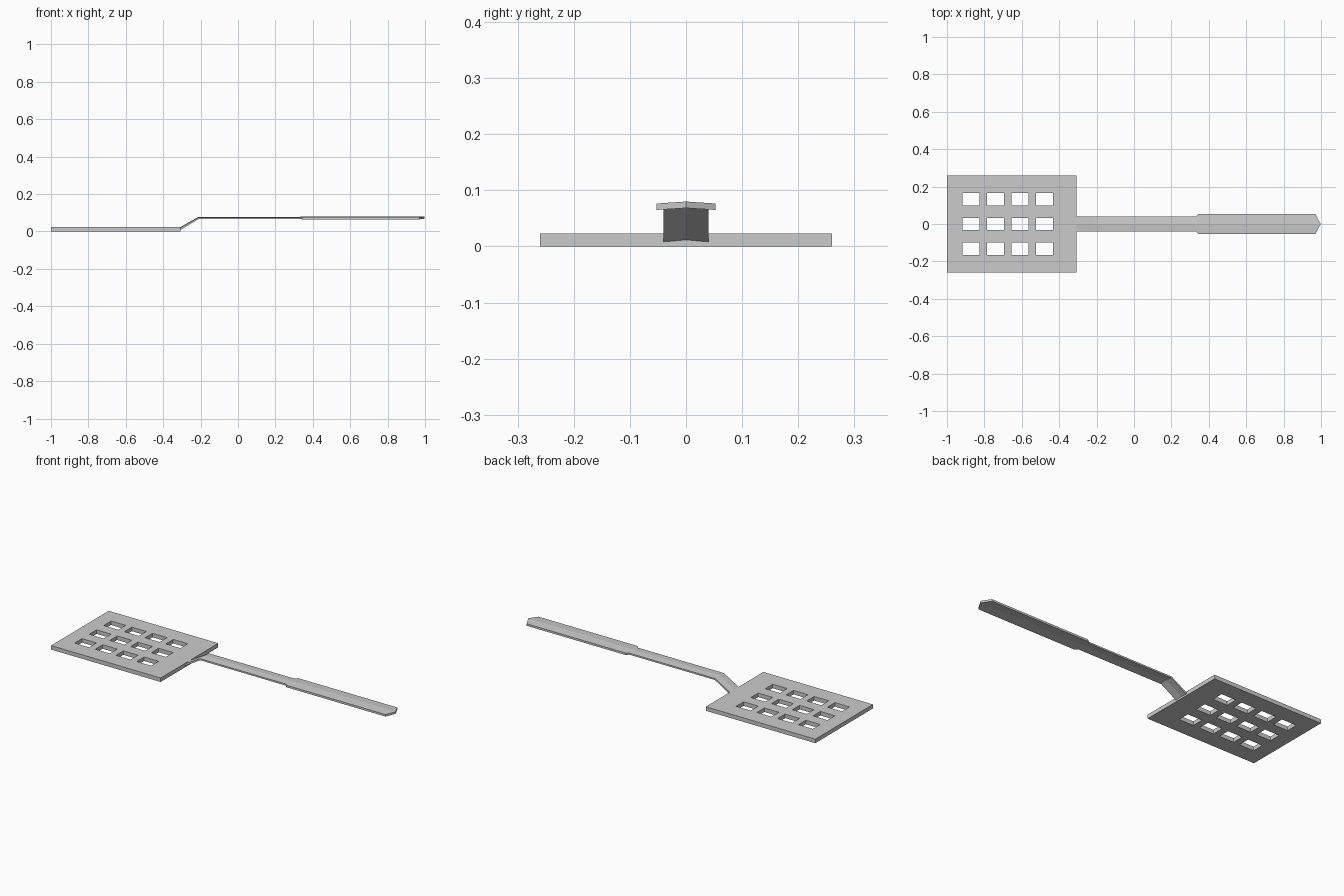
import bpy, bmesh, math

if "Cube" in bpy.data.objects:
    bpy.data.objects.remove(bpy.data.objects["Cube"])


def finish(bm, name):
    bmesh.ops.recalc_face_normals(bm, faces=bm.faces)
    mesh = bpy.data.meshes.new(name)
    bm.to_mesh(mesh)
    bm.free()
    obj = bpy.data.objects.new(name, mesh)
    bpy.context.collection.objects.link(obj)
    return obj


# Slotted blade: grid of cells with the slot cells left out, then thickened
xs = [-1.0]
for i in range(4):
    xs += [-0.918 + i * 0.131, -0.918 + i * 0.131 + 0.092]
xs.append(-0.307)
ys = [-0.26, -0.165, -0.098, -0.033, 0.033, 0.098, 0.165, 0.26]

bm = bmesh.new()
grid = [[bm.verts.new((x, y, 0)) for y in ys] for x in xs]
for i in range(len(xs) - 1):
    for j in range(len(ys) - 1):
        if i % 2 and j % 2:
            continue
        bm.faces.new((grid[i][j], grid[i + 1][j], grid[i + 1][j + 1], grid[i][j + 1]))
ext = bmesh.ops.extrude_face_region(bm, geom=bm.faces[:])
top = [g for g in ext["geom"] if isinstance(g, bmesh.types.BMVert)]
bmesh.ops.translate(bm, verts=top, vec=(0, 0, 0.023))
bmesh.ops.recalc_face_normals(bm, faces=bm.faces)
bmesh.ops.dissolve_limit(bm, angle_limit=math.radians(1), verts=bm.verts, edges=bm.edges)
finish(bm, "slotted_blade")

# Handle: shallow roof-shaped section lofted along neck, bend, grip and tip
# edge x, centre x, half width, bottom edge z, top edge z
sections = [
    (-0.309, -0.309, 0.040, 0.007, 0.019),
    (-0.211, -0.211, 0.040, 0.066, 0.075),
    (0.331, 0.331, 0.040, 0.066, 0.075),
    (0.343, 0.343, 0.053, 0.065, 0.0765),
    (0.970, 0.998, 0.053, 0.065, 0.0765),
]
bm = bmesh.new()
rings = []
for xe, xc, w, zb, zt in sections:
    r = 0.0035
    pts = [(xe, -w, zb), (xc, 0, zb + r), (xe, w, zb),
           (xe, w, zt), (xc, 0, zt + r), (xe, -w, zt)]
    rings.append([bm.verts.new(p) for p in pts])
for a, b in zip(rings, rings[1:]):
    for k in range(6):
        n = (k + 1) % 6
        bm.faces.new((a[k], a[n], b[n], b[k]))
for ring in (rings[0], rings[-1]):
    bm.faces.new((ring[0], ring[1], ring[4], ring[5]))
    bm.faces.new((ring[1], ring[2], ring[3], ring[4]))
finish(bm, "handle")
